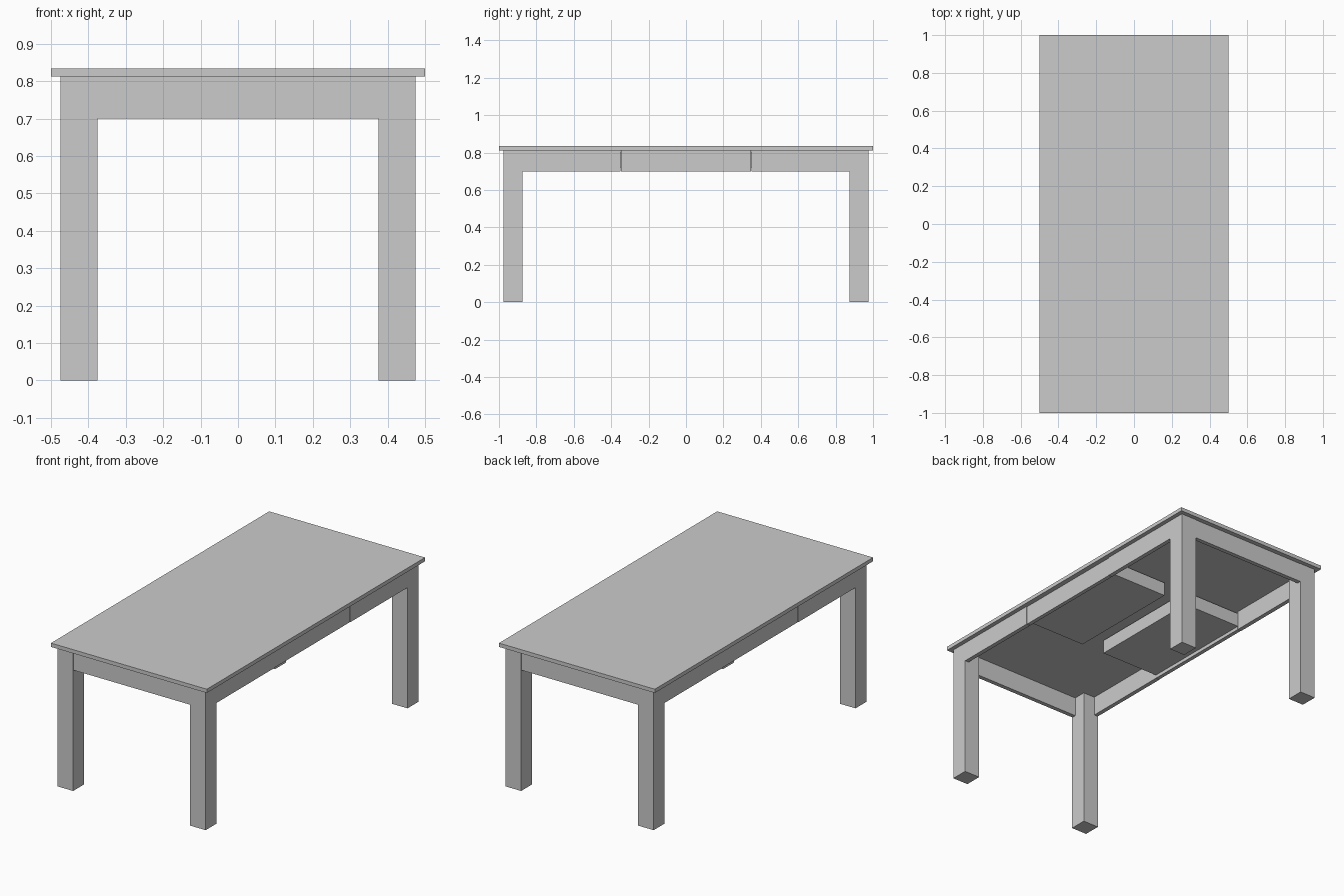
import bpy, bmesh
from mathutils import Matrix, Vector

if "Cube" in bpy.data.objects:
    bpy.data.objects.remove(bpy.data.objects["Cube"])


def box(name, x, y, z):
    """Box part from (min, max) ranges on each axis."""
    lo, hi = Vector((x[0], y[0], z[0])), Vector((x[1], y[1], z[1]))
    bm = bmesh.new()
    bmesh.ops.create_cube(bm, size=1)
    bmesh.ops.scale(bm, vec=hi - lo, verts=bm.verts)
    mesh = bpy.data.meshes.new(name)
    bm.to_mesh(mesh)
    bm.free()
    obj = bpy.data.objects.new(name, mesh)
    obj.location = (lo + hi) / 2
    bpy.context.collection.objects.link(obj)
    return obj


def span(s, a, b):
    """Range a..b mirrored to the side given by s (+1 or -1)."""
    return tuple(sorted((s * a, s * b)))


APRON_Z = (0.70, 0.812)
BOX_Z = (0.72, 0.80)

# Table top
box("table_top", (-0.5, 0.5), (-1, 1), (0.812, 0.834))

for sy, end in ((-1, "front"), (1, "back")):
    # Short apron between the two legs at each end
    box(end + "_apron", (-0.375, 0.375), span(sy, 0.948, 0.973), APRON_Z)
    # Legs
    for sx, side in ((-1, "left"), (1, "right")):
        box(f"{end}_{side}_leg", span(sx, 0.375, 0.475),
            span(sy, 0.875, 0.975), (0, 0.812))

for sx, side in ((-1, "left"), (1, "right")):
    # Long apron pieces either side of the drawer
    for sy, end in ((-1, "front"), (1, "back")):
        box(f"{side}_{end}_apron", span(sx, 0.45, 0.475),
            span(sy, 0.35, 0.875), APRON_Z)
        # Drawer side walls
        box(f"{side}_drawer_{end}_wall", span(sx, 0.075, 0.45),
            span(sy, 0.335, 0.35), BOX_Z)
    # Drawer face, inner wall and bottom
    box(side + "_drawer_face", span(sx, 0.45, 0.473), (-0.348, 0.348), (0.70, 0.81))
    box(side + "_drawer_inner_wall", span(sx, 0.075, 0.09), (-0.335, 0.335), BOX_Z)
    box(side + "_drawer_bottom", span(sx, 0.09, 0.45), (-0.335, 0.335), (0.72, 0.73))
